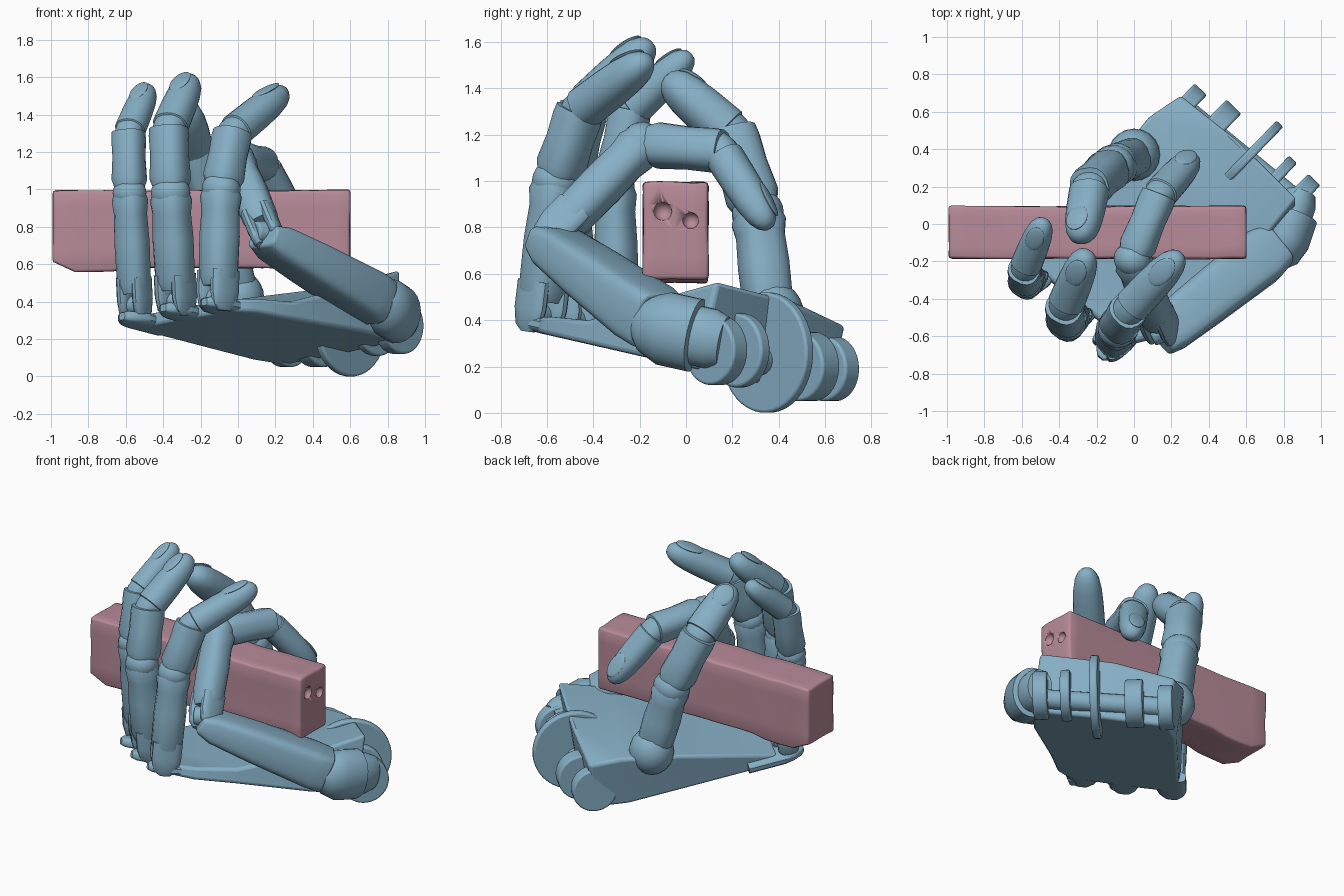
import bpy, bmesh, math
from mathutils import Vector as V, Matrix, noise

if "Cube" in bpy.data.objects:
    bpy.data.objects.remove(bpy.data.objects["Cube"])


def material(name, rgb):
    m = bpy.data.materials.new(name)
    m.diffuse_color = (*rgb, 1)
    m.use_nodes = True
    m.node_tree.nodes["Principled BSDF"].inputs["Base Color"].default_value = m.diffuse_color
    return m


BLUE = material("blue_shell", (0.24, 0.43, 0.56))
PINK = material("pink_block", (0.48, 0.26, 0.32))


def finish(name, bm, mat=BLUE, bevel=0, angle=35):
    bmesh.ops.recalc_face_normals(bm, faces=bm.faces)
    me = bpy.data.meshes.new(name)
    bm.to_mesh(me)
    bm.free()
    me.materials.append(mat)
    ob = bpy.data.objects.new(name, me)
    bpy.context.collection.objects.link(ob)
    bpy.ops.object.select_all(action='DESELECT')
    ob.select_set(True)
    bpy.context.view_layer.objects.active = ob
    if bevel:
        b = ob.modifiers.new("bevel", 'BEVEL')
        b.width, b.segments, b.limit_method = bevel, 3, 'ANGLE'
    bpy.ops.object.shade_smooth_by_angle(angle=math.radians(angle))
    return ob


def frame(axis, out):
    d = axis.normalized()
    y = (out - d * out.dot(d)).normalized()
    return y.cross(d), y, d


def loft(name, p0, p1, out, rings, sides=16, power=1.0, bevel=0):
    """Rings of (t, half width, half depth) lofted from p0 to p1."""
    p0, p1 = V(p0), V(p1)
    x, y, d = frame(p1 - p0, V(out))
    bm, loops = bmesh.new(), []
    sq = lambda c: math.copysign(abs(c) ** power, c)
    for t, a, b in rings:
        c = p0.lerp(p1, t)
        ang = [2 * math.pi * (i + 0.5) / sides for i in range(sides)]
        loops.append([bm.verts.new(c + x * a * sq(math.cos(k)) + y * b * sq(math.sin(k))) for k in ang])
    for l0, l1 in zip(loops, loops[1:]):
        for i in range(sides):
            j = (i + 1) % sides
            bm.faces.new((l0[i], l0[j], l1[j], l1[i]))
    bm.faces.new(loops[0])
    bm.faces.new(loops[-1])
    return finish(name, bm, bevel=bevel)


def ball(name, p, axes, size):
    bm = bmesh.new()
    bmesh.ops.create_uvsphere(bm, u_segments=20, v_segments=12, radius=1)
    m = Matrix([a * s for a, s in zip(axes, size)]).transposed().to_4x4()
    bmesh.ops.transform(bm, matrix=Matrix.Translation(p) @ m, verts=bm.verts)
    return finish(name, bm)


def disc(name, p, axis, r, thick):
    p, h = V(p), V(axis).normalized() * thick / 2
    return loft(name, p - h, p + h, (0, 0, 1), [(0, r, r), (1, r, r)], 40, bevel=0.012)


def digit(name, pts, r, fork=True):
    p = [V(q) for q in pts]
    prev, last = p[2] - p[1], p[3] - p[2]
    out = frame(last, prev)[1]
    back = out if abs(out.dot((p[1] - p[0]).normalized())) < 0.9 else -last
    # proximal segment, slotted at its root between two fork arms
    start = 0.14 if fork else 0.0
    loft(name + "_proximal", p[0].lerp(p[1], start), p[1], back,
         [(-.04, r * .8, r * .75), (.06, r * .96, r * .92), (.5, r, r * .95), (.78, r * .93, r * .9),
          (.92, r * 1.02, r), (1.03, r * .85, r * .8)], power=.8)
    if fork:
        lat = frame(p[1] - p[0], back)[0]
        for s in (-1, 1):
            o = lat * s * r * .55
            loft(name + "_fork", p[0] + o, p[0].lerp(p[1], .25) + o, back,
                 [(-.5, r * .2, r * .35), (-.3, r * .32, r * .7), (.2, r * .36, r * .88), (1, r * .36, r * .88)], power=.8)
    # middle segment and joint
    ball(name + "_joint", p[1], frame(prev, out), (r * 1.02, r * .98, r * .92))
    loft(name + "_middle", p[1], p[2], out,
         [(.05, r * .8, r * .8), (.22, r, r), (.6, r * .93, r * .93), (.9, r * .98, r * .96), (1.02, r * .95, r * .93),
          (1.03, r * .7, r * .7)], power=.8)
    # blunt fingertip with an inset nail
    rings = [(-.16, .6), (-.02, .82), (.07, .84), (.08, .93), (.45, .9), (.68, .84), (.84, .72), (.93, .54), (.98, .34), (1, .12)]
    loft(name + "_tip", p[2], p[3], out, [(t, r * k, r * k * .92) for t, k in rings], 20, .9)
    tilt = (last.normalized() - out * .12).normalized()
    ball(name + "_nail", p[2].lerp(p[3], .74) + out * r * .66, frame(tilt, out), (r * .55, r * .13, last.length * .2))


# held block, slightly lumpy with a ragged underside
bm = bmesh.new()
bmesh.ops.create_cube(bm, size=1)
bmesh.ops.transform(bm, matrix=Matrix.Translation((-.195, -.045, .787)) @ Matrix.Diagonal((1.59, .28, .415, 1)), verts=bm.verts)
bmesh.ops.bevel(bm, geom=bm.edges[:], offset=.015, segments=2, affect='EDGES', profile=.5)
for k in range(-9, 6):
    bmesh.ops.bisect_plane(bm, geom=bm.verts[:] + bm.edges[:] + bm.faces[:], plane_co=(k * .1 + .03, 0, 0), plane_no=(1, 0, 0))
for ax, cuts in ((1, (-.12, -.05, .03)), (2, (.68, .79, .9))):
    n = V((0, 0, 0))
    n[ax] = 1
    for c in cuts:
        bmesh.ops.bisect_plane(bm, geom=bm.verts[:] + bm.edges[:] + bm.faces[:], plane_co=n * c, plane_no=n)
for v in bm.verts:
    v.co += noise.noise_vector(v.co * 7) * .007
    if v.co.z < .63:
        if v.co.x < -.93:
            v.co.z += .03
        elif v.co.x < -.62:
            v.co.z -= .02
block = finish("held_block", bm, PINK, angle=50)
# small dents in the end face
for i, (y, z, r) in enumerate(((-.10, .87, .04), (.02, .83, .035))):
    cut = ball("dent_cutter", V((.605, y, z)), (V((1, 0, 0)), V((0, 1, 0)), V((0, 0, 1))), (r, r, r))
    cut.hide_render = True
    cut.hide_set(True)
    b = block.modifiers.new("dent_%d" % i, 'BOOLEAN')
    b.operation, b.object = 'DIFFERENCE', cut
    bpy.context.view_layer.objects.active = block
    bpy.ops.object.modifier_apply(modifier=b.name)
    bpy.data.objects.remove(cut)

# palm: outline with a thickness at every corner, on a tilted plane
NRM = V((0, .22, .975))
outline = [(-.55, -.22, .07), (-.30, -.44, .07), (-.02, -.65, .07), (.1, -.62, .08), (.30, -.45, .1), (.66, -.18, .26),
           (.87, .05, .39), (.56, .36, .38), (.25, .62, .32), (.08, .5, .34), (-.14, .25, .26)]
bm = bmesh.new()
low = [bm.verts.new((x, y, .2 - .228 * y)) for x, y, t in outline]
top = [bm.verts.new(v.co + NRM * o[2]) for v, o in zip(low, outline)]
bm.faces.new(low)
for idx in ((0, 1, 10), (1, 2, 3, 4), (1, 4, 10), (4, 5, 10), (5, 9, 10), (5, 6, 7), (5, 7, 9), (7, 8, 9)):
    bm.faces.new([top[i] for i in idx])
for i in range(len(low)):
    j = (i + 1) % len(low)
    bm.faces.new((low[i], low[j], top[j], top[i]))
finish("palm", bm, bevel=.02)

# three long fingers with rounded palm lobes beneath them
fingers = {
    "index_finger": ((-.55, -.29, .38), (-.58, -.31, .98), (-.585, -.24, 1.30), (-.48, .02, 1.55), .09),
    "middle_finger": ((-.33, -.49, .40), (-.36, -.52, .98), (-.37, -.44, 1.32), (-.25, -.15, 1.60), .105),
    "ring_finger": ((-.11, -.63, .42), (-.09, -.56, 1.0), (-.03, -.46, 1.30), (.25, -.16, 1.53), .105)}
for name, (*pts, r) in fingers.items():
    digit(name, pts, r)
    x, y = pts[0][:2]
    on_palm = lambda dx, dy: (x + dx, y + dy, .2 - .228 * (y + dy) + .036)
    loft(name + "_lobe", on_palm(.17, .19), on_palm(-.03, -.04), NRM,
         [(0, .095, .035), (.75, .095, .035), (.95, .08, .033), (1.12, .05, .03), (1.2, .02, .02)], 16, .6)
    disc(name + "_pin", pts[0], (.75, -.62, 0), .05, r * 1.2)

# little finger on its raised hand bone
digit("little_finger", ((.15, -.57, .77), (-.01, -.19, 1.16), (.13, .15, 1.13), (.32, .36, .80)), .098)
loft("little_finger_bone", (.74, -.13, .40), (.15, -.59, .74), (.35, .35, .9),
     [(-.02, .13, .13), (.1, .15, .13), (.6, .14, .11), (.92, .13, .09), (1.03, .11, .06)], 16, .45, .012)
loft("bone_barrel", (.80, -.12, .37), (.89, .15, .31), (0, 0, 1),
     [(-.35, .06, .07), (-.22, .10, .12), (.1, .13, .16), (.6, .13, .16), (.62, .10, .13), (.85, .10, .13), (1.05, .08, .11)], 24)
disc("little_finger_pin", (.15, -.57, .77), (.75, .35, 0), .06, .13)

# thumb
ball("thumb_base", V((.0, .37, .42)), frame(V((0, 0, 1)), V((0, 1, 0))), (.14, .14, .15))
digit("thumb", ((.0, .36, .42), (-.11, .31, .86), (-.235, .20, 1.2), (-.29, -.09, 1.45)), .115, fork=False)

# wrist: big hinge disc, lugs and cross pin
HINGE = V((.70, -.68, .0))
disc("wrist_disc", (.60, .35, .26), HINGE, .26, .05)
for i, (x, y, z, r, t) in enumerate(((.26, .62, .19, .14, .09), (.43, .52, .20, .15, .11),
                                     (.74, .23, .27, .16, .06), (.86, .13, .27, .15, .09))):
    disc("wrist_lug_%d" % i, (x, y, z), HINGE, r, t)
loft("wrist_pin", (.25, .63, .19), (.87, .12, .25), (0, 0, 1), [(0, .06, .06), (1, .06, .06)], 20)
